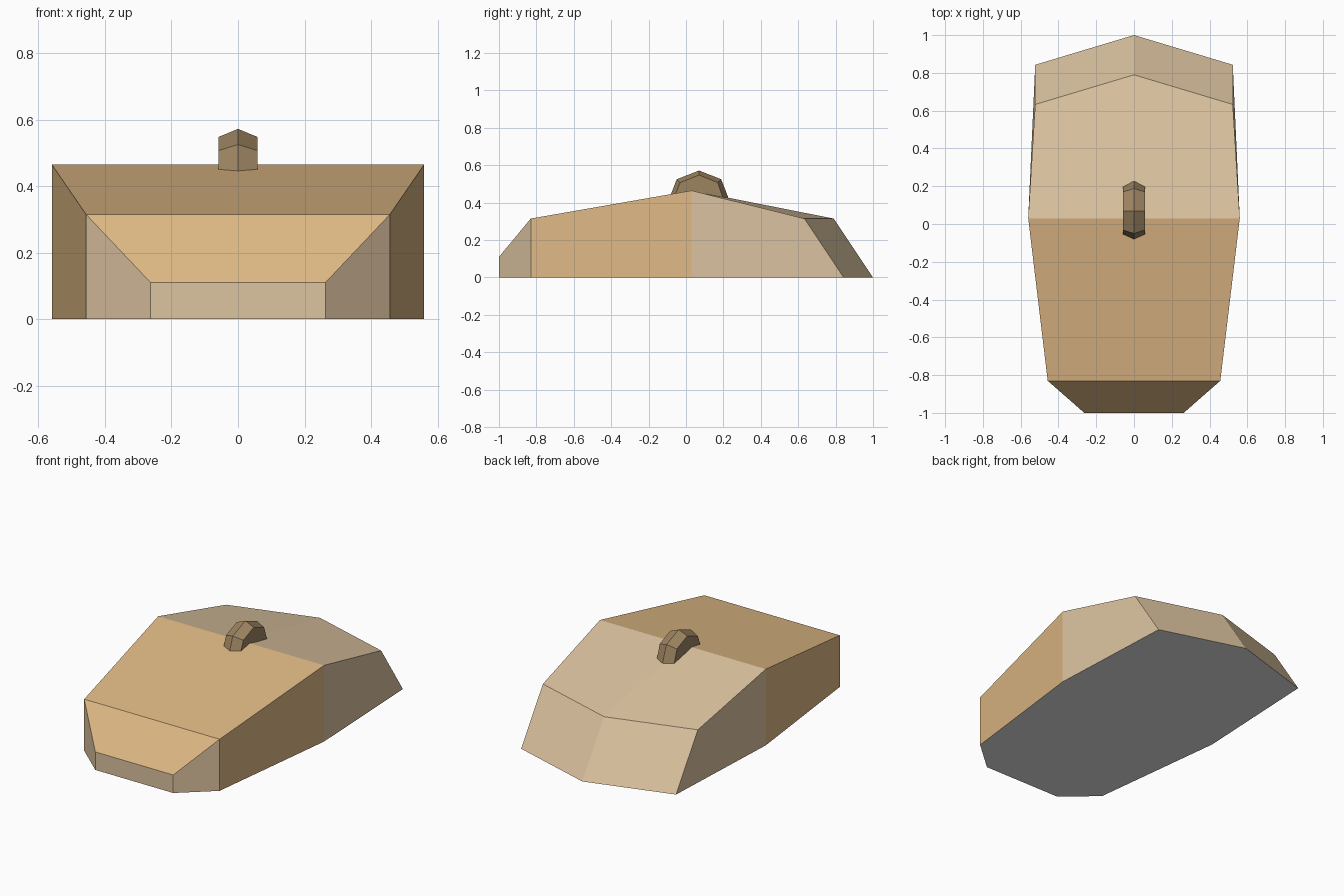
import bpy, bmesh

if "Cube" in bpy.data.objects:
    bpy.data.objects.remove(bpy.data.objects["Cube"])


def material(name, rgb):
    """Flat colour from 0-255 display values."""
    lin = [((c / 255 + 0.055) / 1.055) ** 2.4 for c in rgb]
    m = bpy.data.materials.new(name)
    m.diffuse_color = (*lin, 1)
    m.use_nodes = True
    m.node_tree.nodes["Principled BSDF"].inputs["Base Color"].default_value = m.diffuse_color
    return m


sand = material("warm sand", (222, 184, 132))
pale = material("pale sand", (220, 195, 160))
brown = material("brown", (156, 131, 96))
grey = material("light grey underside", (229, 229, 229))


def finish(name, bm, mats):
    bmesh.ops.remove_doubles(bm, verts=bm.verts, dist=0.0005)
    bmesh.ops.recalc_face_normals(bm, faces=bm.faces)
    me = bpy.data.meshes.new(name)
    bm.to_mesh(me)
    bm.free()
    for m in mats:
        me.materials.append(m)
    ob = bpy.data.objects.new(name, me)
    bpy.context.collection.objects.link(ob)
    return ob


def face(bm, pts, mat=0):
    f = bm.faces.new([bm.verts.new(p) for p in pts])
    f.material_index = mat


# Body: half outline on the ground and the matching roof edge, front to back
base = [(0.263, -1, 0), (0.457, -0.83, 0), (0.56, 0.03, 0), (0.523, 0.843, 0), (0, 1, 0)]
roof = [(0.263, -1, 0.11), (0.457, -0.83, 0.315), (0.56, 0.03, 0.465),
        (0.523, 0.633, 0.315), (0, 0.79, 0.315)]
bm = bmesh.new()
for s in (1, -1):
    b = [(s * x, y, z) for x, y, z in base]
    r = [(s * x, y, z) for x, y, z in roof]
    mid = [(0, y, z) for x, y, z in roof]
    # side walls and tail: only the long front wall is warm sand
    for i in range(4):
        face(bm, [b[i], b[i + 1], r[i + 1], r[i]], 0 if i == 1 else 1)
    # nose plate, front slope, front roof, rear roof
    face(bm, [(0, -1, 0), b[0], r[0], mid[0]], 1)
    face(bm, [mid[0], r[0], r[1], mid[1]], 0)
    face(bm, [mid[1], r[1], r[2], mid[2]], 0)
    face(bm, [mid[2], r[2], r[3], r[4]], 1)
    # underside
    face(bm, [(0, -1, 0)] + b, 2)
finish("body", bm, [sand, pale, grey])

# Top handle: low arch with a raised centre line, sunk into the roof
edge = [(-0.062, 0.43), (-0.032, 0.507), (0.07, 0.548), (0.17, 0.507), (0.203, 0.41)]
ridge = [(-0.086, 0.43), (-0.05, 0.525), (0.07, 0.572), (0.188, 0.525), (0.233, 0.41)]
bm = bmesh.new()
for s in (1, -1):
    e = [(s * 0.058, y, z) for y, z in edge]
    c = [(0, y, z) for y, z in ridge]
    for i in range(4):
        face(bm, [e[i], e[i + 1], c[i + 1], c[i]])
    face(bm, e)
    face(bm, [e[0], e[4], c[4], c[0]])
finish("handle", bm, [brown])
